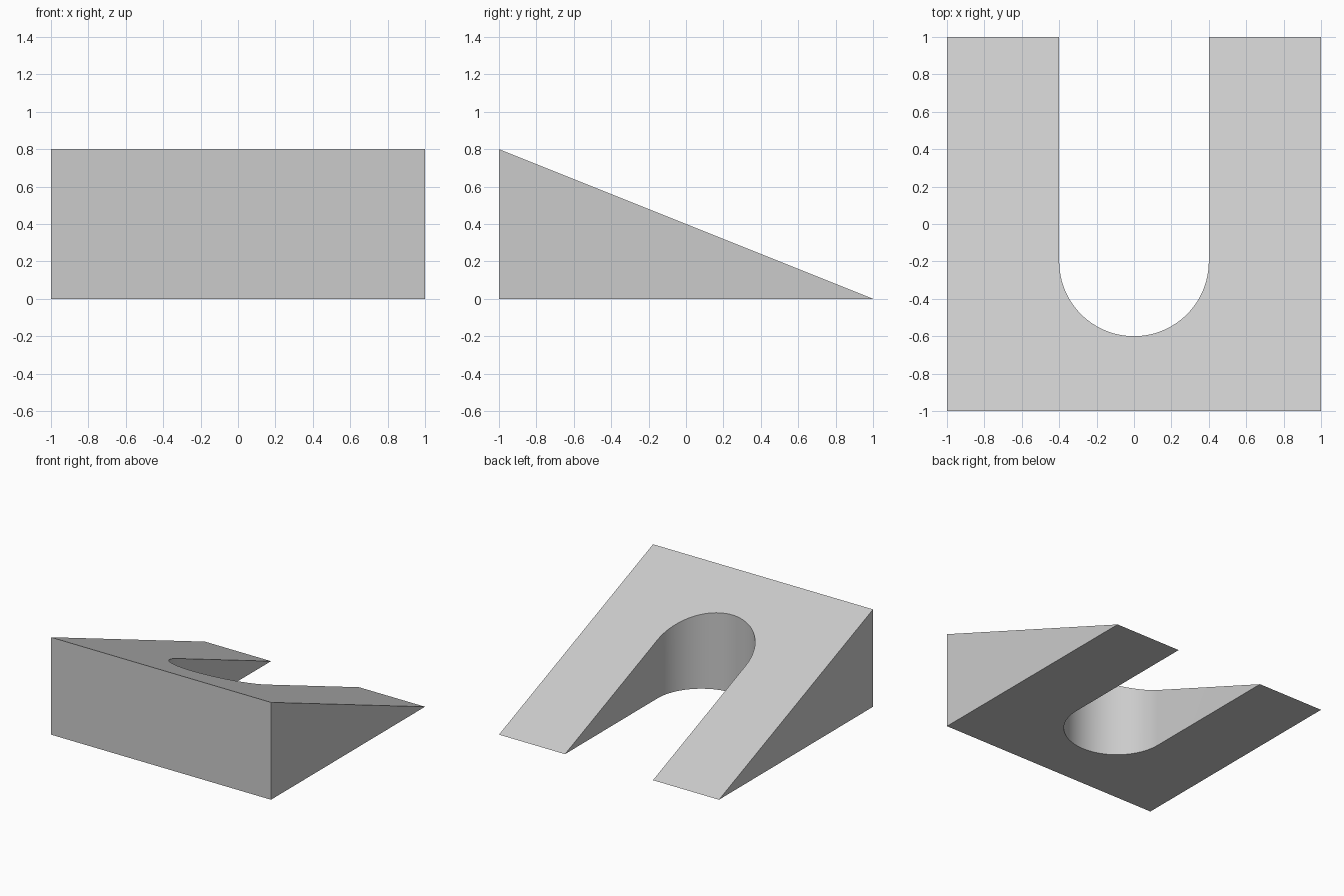
import bpy
import bmesh
from math import cos, sin, pi, radians

cube = bpy.data.objects.get("Cube")
if cube:
    bpy.data.objects.remove(cube, do_unlink=True)

HALF = 1.0          # half the square footprint
HEIGHT = 0.8        # height of the front edge
SLOT_R = 0.4        # slot half width and end radius
SLOT_Y = -0.2       # centre of the rounded slot end
STEPS = 48

# Plain grey material
grey = bpy.data.materials.new("light_grey")
grey.use_nodes = True
colour = (0.6, 0.6, 0.6, 1)
grey.diffuse_color = colour
grey.node_tree.nodes["Principled BSDF"].inputs["Base Color"].default_value = colour

# U-shaped outline, counter-clockwise: outer square, then the slot from +x to -x
outline = [(-SLOT_R, HALF), (-HALF, HALF), (-HALF, -HALF), (HALF, -HALF),
           (HALF, HALF), (SLOT_R, HALF)]
for i in range(STEPS + 1):
    a = -pi * i / STEPS
    outline.append((SLOT_R * cos(a), SLOT_Y + SLOT_R * sin(a)))

# Raise the outline to the slope; the back edge tapers to a shared knife edge
bm = bmesh.new()
bottom = [bm.verts.new((x, y, 0)) for x, y in outline]
top = [v if v.co.y >= HALF else
       bm.verts.new((v.co.x, v.co.y, HEIGHT * (HALF - v.co.y) / (2 * HALF)))
       for v in bottom]
bm.faces.new(bottom[::-1])
bm.faces.new(top)
for i in range(len(bottom)):
    j = (i + 1) % len(bottom)
    ring = list(dict.fromkeys((bottom[i], bottom[j], top[j], top[i])))
    if len(ring) > 2:
        bm.faces.new(ring)
bmesh.ops.recalc_face_normals(bm, faces=bm.faces)

# Triangulate the concave caps cleanly
bmesh.ops.triangulate(bm, faces=[f for f in bm.faces if len(f.verts) > 4])

mesh = bpy.data.meshes.new("slotted_wedge")
bm.to_mesh(mesh)
bm.free()
mesh.materials.append(grey)
wedge = bpy.data.objects.new("slotted_wedge", mesh)
bpy.context.collection.objects.link(wedge)

# Smooth the rounded slot end, keep all other edges sharp
bpy.ops.object.select_all(action='DESELECT')
wedge.select_set(True)
bpy.context.view_layer.objects.active = wedge
bpy.ops.object.shade_smooth_by_angle(angle=radians(30))
